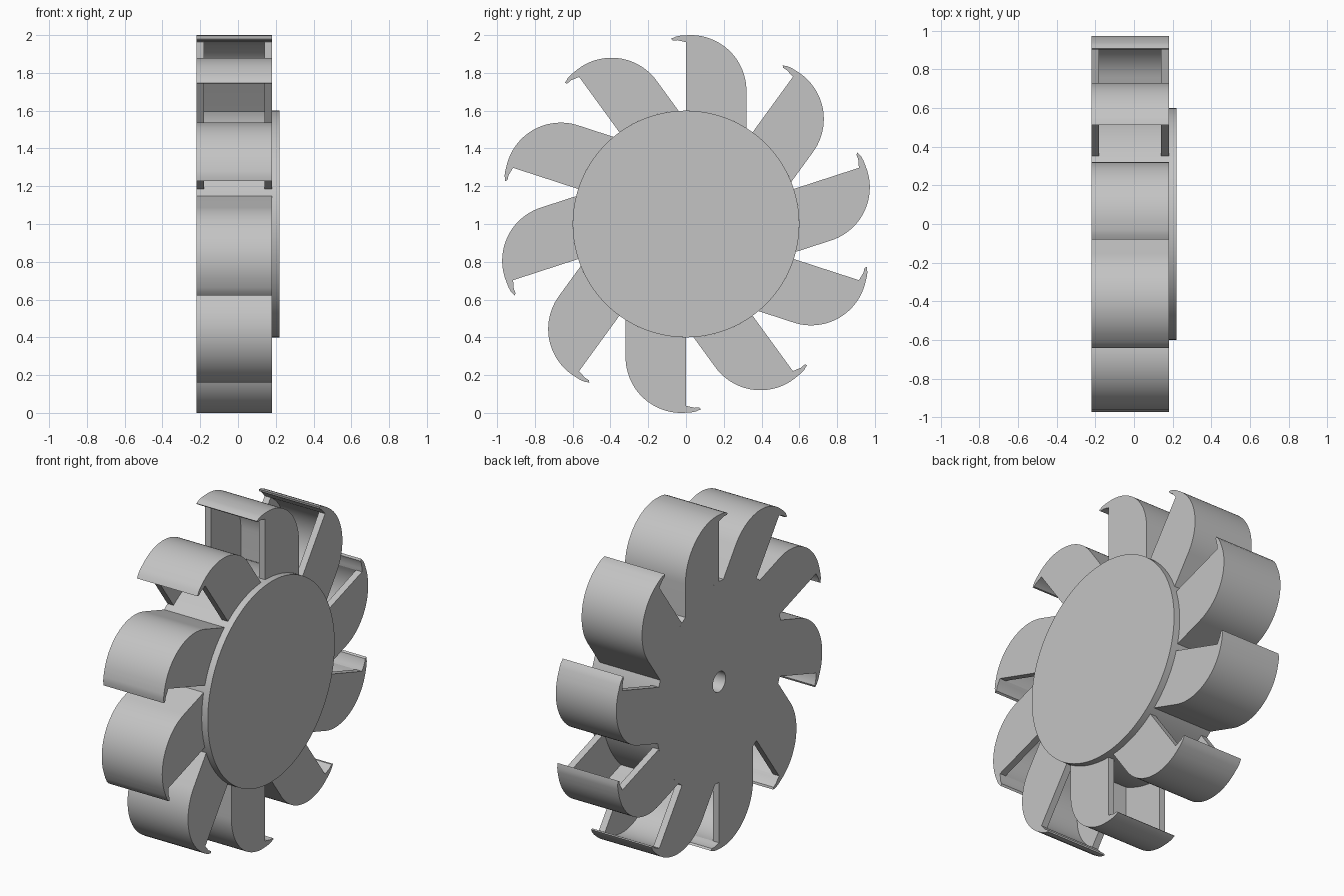
import bpy, bmesh
from math import sin, cos, pi, radians, asin, sqrt
from mathutils import Matrix, Vector

cube = bpy.data.objects.get("Cube")
if cube:
    bpy.data.objects.remove(cube)

grey = bpy.data.materials.new("plain grey")
grey.use_nodes = True
colour = (0.55, 0.55, 0.55, 1)
grey.diffuse_color = colour
grey.node_tree.nodes["Principled BSDF"].inputs["Base Color"].default_value = colour

BACK, FRONT, CAP = -0.22, 0.18, 0.22    # positions along the axle
WALL = 0.04                             # bucket side thickness
HUB_R, BORE_R = 0.6, 0.06
COUNT = 10
CENTRE = Vector((0.025, 0.705))         # centre of the bucket's round back
ROUND_R, SHELL = 0.295, 0.036


def finish(name, bm):
    bmesh.ops.recalc_face_normals(bm, faces=bm.faces)
    mesh = bpy.data.meshes.new(name)
    bm.to_mesh(mesh)
    bm.free()
    mesh.materials.append(grey)
    obj = bpy.data.objects.new(name, mesh)
    bpy.context.collection.objects.link(obj)
    bpy.ops.object.select_all(action="DESELECT")
    obj.select_set(True)
    bpy.context.view_layer.objects.active = obj
    bpy.ops.object.shade_smooth_by_angle(angle=radians(25))
    return obj


def prism(bm, outline, x0, x1):
    """Extrude a (y, z) outline along x."""
    a = [bm.verts.new((x0, y, z)) for y, z in outline]
    b = [bm.verts.new((x1, y, z)) for y, z in outline]
    bm.faces.new(a)
    bm.faces.new(b[::-1])
    for i in range(len(a)):
        j = (i + 1) % len(a)
        bm.faces.new((a[i], a[j], b[j], b[i]))


def lathe(bm, profile, steps=120):
    """Turn a closed (radius, x) profile around the axle."""
    rings = []
    for s in range(steps):
        t = 2 * pi * s / steps
        rings.append([bm.verts.new((x, r * sin(t), r * cos(t))) for r, x in profile])
    for s in range(steps):
        p, q = rings[s], rings[(s + 1) % steps]
        for i in range(len(profile)):
            j = (i + 1) % len(profile)
            bm.faces.new((p[i], p[j], q[j], q[i]))


def bucket_back(radius, steps=24):
    """Round back from the mouth over the top, then straight to the hub."""
    start = asin(-CENTRE.x / radius)
    pts = []
    for i in range(steps + 1):
        t = start + (pi / 2 - start) * i / steps
        pts.append((CENTRE.x + radius * sin(t), CENTRE.y + radius * cos(t)))
    y = CENTRE.x + radius
    pts.append((y, sqrt(HUB_R ** 2 - y ** 2)))
    return pts


# Hub with axle bore
bm = bmesh.new()
lathe(bm, [(BORE_R, FRONT), (BORE_R, BACK), (HUB_R, BACK), (HUB_R, FRONT)])
finish("hub", bm)

# Round cover plate
bm = bmesh.new()
edge = [(HUB_R * sin(2 * pi * i / 120), HUB_R * cos(2 * pi * i / 120)) for i in range(120)]
prism(bm, edge, FRONT, CAP)
finish("cover_plate", bm)

# One bucket: two side walls, curved shell and pointed lip
bm = bmesh.new()
outer, inner = bucket_back(ROUND_R), bucket_back(ROUND_R - SHELL)
sweep = asin(outer[-1][0] / HUB_R)
foot = [(HUB_R * sin(sweep * i / 12), HUB_R * cos(sweep * i / 12)) for i in range(11, -1, -1)]
side = outer + foot
prism(bm, side, BACK, BACK + WALL)
prism(bm, side, FRONT - WALL, FRONT)
prism(bm, outer + inner[::-1], BACK + WALL, FRONT - WALL)
lip = [outer[0], (-0.03, 0.997), (-0.055, 0.992), (-0.08, 0.98),
       (-0.07, 0.971), (-0.045, 0.973), (-0.02, 0.967), inner[0]]
prism(bm, lip, BACK, FRONT)
first = finish("bucket_1", bm)

# Repeat the bucket around the hub
for k in range(COUNT):
    obj = first
    if k:
        obj = first.copy()
        obj.name = f"bucket_{k + 1}"
        bpy.context.collection.objects.link(obj)
    obj.matrix_world = Matrix.Translation((0, 0, 1)) @ Matrix.Rotation(2 * pi * k / COUNT, 4, "X")

# Stand the wheel on the ground
for name in ("hub", "cover_plate"):
    bpy.data.objects[name].location.z = 1
